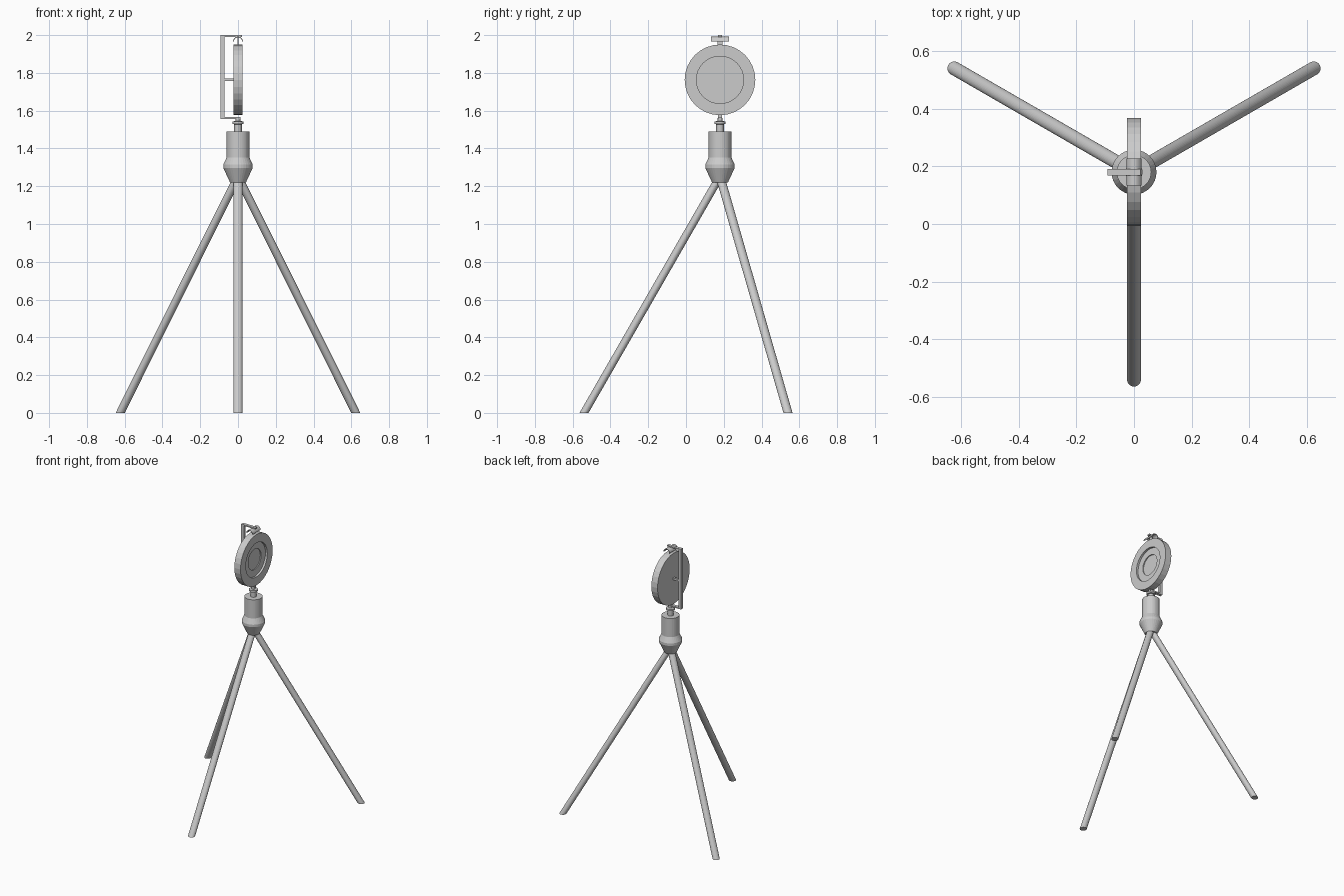
import bpy, bmesh, math
from mathutils import Matrix

if "Cube" in bpy.data.objects:
    bpy.data.objects.remove(bpy.data.objects["Cube"])

AXIS_Y = 0.18          # the stand's upright axis
DISC_Z = 1.763
SEG = 32

grey = bpy.data.materials.new("plain_grey")
grey.use_nodes = True
colour = (0.6, 0.6, 0.6, 1)
grey.diffuse_color = colour
grey.node_tree.nodes["Principled BSDF"].inputs["Base Color"].default_value = colour


def finish(name, bm):
    bmesh.ops.recalc_face_normals(bm, faces=bm.faces)
    mesh = bpy.data.meshes.new(name)
    bm.to_mesh(mesh)
    bm.free()
    mesh.materials.append(grey)
    ob = bpy.data.objects.new(name, mesh)
    bpy.context.collection.objects.link(ob)
    return ob


def loft(name, rings, matrix):
    """Join circles given as (radius, height, x offset, y offset) and cap the ends."""
    bm = bmesh.new()
    loops = []
    for r, z, ox, oy in rings:
        angles = [2 * math.pi * i / SEG for i in range(SEG)]
        loops.append([bm.verts.new((ox + r * math.cos(a), oy + r * math.sin(a), z)) for a in angles])
    for low, high in zip(loops, loops[1:]):
        for i in range(SEG):
            j = (i + 1) % SEG
            bm.faces.new((low[i], low[j], high[j], high[i]))
    bm.faces.new(loops[0][::-1])
    bm.faces.new(loops[-1])
    bm.transform(matrix)
    return finish(name, bm)


def lathe(name, profile, matrix):
    return loft(name, [(r, z, 0, 0) for r, z in profile], matrix)


def box(name, x0, x1, half_y, z0, z1):
    bm = bmesh.new()
    bmesh.ops.create_cube(bm, size=1)
    bm.transform(Matrix.Translation(((x0 + x1) / 2, AXIS_Y, (z0 + z1) / 2))
                 @ Matrix.Diagonal((x1 - x0, 2 * half_y, z1 - z0, 1)))
    return finish(name, bm)


upright = Matrix.Translation((0, AXIS_Y, 0))

# Three splayed legs with feet cut level with the floor
for name, degrees in (("front_leg", -90), ("left_leg", 30), ("right_leg", 150)):
    a = math.radians(degrees)
    dx, dy = math.cos(a), math.sin(a)
    loft(name, [(0.024, 0, 0.72 * dx, 0.72 * dy), (0.024, 1.235, 0.01 * dx, 0.01 * dy)], upright)

# Hub: flared socket below a plain cylinder
lathe("hub", [(0.042, 1.22), (0.078, 1.297), (0.078, 1.315), (0.06, 1.353), (0.06, 1.49)], upright)

# Swivel post with its collar
lathe("swivel_post", [(0.02, 1.488), (0.02, 1.528), (0.03, 1.53), (0.03, 1.543),
                      (0.012, 1.545), (0.012, 1.562)], upright)

# Round head facing +x, with a stepped recess in its face
sideways = Matrix.Translation((0, AXIS_Y, DISC_Z)) @ Matrix.Rotation(math.pi / 2, 4, "Y")
lathe("round_head", [(0.187, -0.025), (0.187, 0.025), (0.125, 0.025), (0.125, 0.01),
                     (0.075, 0.01), (0.075, 0.003)], sideways)

# Bracket behind the head
box("bracket_upright", -0.092, -0.071, 0.011, 1.557, 2.0)
box("bracket_bottom_arm", -0.08, 0.014, 0.011, 1.557, 1.567)
box("bracket_middle_arm", -0.08, -0.02, 0.008, 1.757, 1.771)
box("bracket_top_arm", -0.08, 0.022, 0.011, 1.991, 2.0)

# Arched clip on top of the head, on a thin tab
bm = bmesh.new()
rows = []
steps = 12
for radius in (0.026, 0.022):
    for y in (-0.047, 0.047):
        rows.append([bm.verts.new((radius * math.cos(math.pi * i / steps), AXIS_Y + y,
                                   1.966 + radius * math.sin(math.pi * i / steps)))
                     for i in range(steps + 1)])
outer_front, outer_back, inner_front, inner_back = rows
loop = (outer_front, outer_back, inner_back, inner_front)
for k in range(4):
    p, q = loop[k], loop[(k + 1) % 4]
    for i in range(steps):
        bm.faces.new((p[i], q[i], q[i + 1], p[i + 1]))
for i in (0, steps):
    bm.faces.new([row[i] for row in loop])
finish("arched_clip", bm)
box("clip_tab", -0.003, 0.003, 0.014, 1.945, 1.99)
